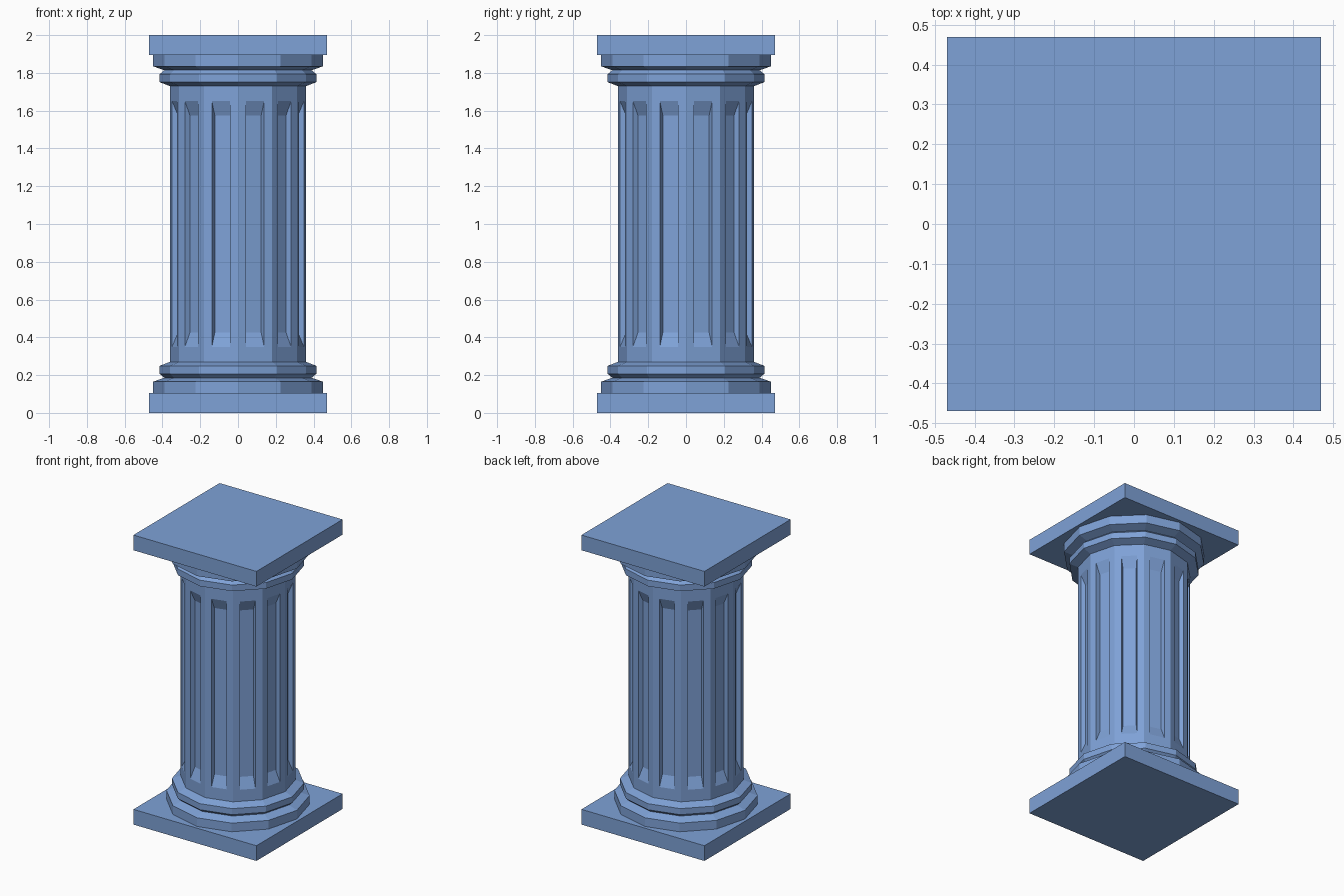
import bpy, bmesh
from math import sin, cos, pi

if "Cube" in bpy.data.objects:
    bpy.data.objects.remove(bpy.data.objects["Cube"])

SIDES = 12
mat = bpy.data.materials.new("soft blue")
mat.diffuse_color = (0.21, 0.36, 0.68, 1)
mat.use_nodes = True
mat.node_tree.nodes["Principled BSDF"].inputs["Base Color"].default_value = mat.diffuse_color


def finish(name, bm):
    bmesh.ops.remove_doubles(bm, verts=bm.verts, dist=1e-5)
    bmesh.ops.recalc_face_normals(bm, faces=bm.faces)
    me = bpy.data.meshes.new(name)
    bm.to_mesh(me)
    bm.free()
    me.materials.append(mat)
    ob = bpy.data.objects.new(name, me)
    bpy.context.collection.objects.link(ob)


def slab(name, z0, z1, half):
    bm = bmesh.new()
    bmesh.ops.create_cube(bm, size=1)
    for v in bm.verts:
        v.co = (v.co.x * 2 * half, v.co.y * 2 * half, z0 if v.co.z < 0 else z1)
    finish(name, bm)


def lathe(name, profile):
    bm = bmesh.new()
    rings = [[bm.verts.new((r * cos(2 * pi * k / SIDES), r * sin(2 * pi * k / SIDES), z))
              for k in range(SIDES)] for r, z in profile]
    for a, b in zip(rings, rings[1:]):
        for k in range(SIDES):
            n = (k + 1) % SIDES
            bm.faces.new((a[k], a[n], b[n], b[k]))
    bm.faces.new(rings[0])
    bm.faces.new(rings[-1])
    finish(name, bm)


def fluted_shaft(name, r, z0, z1):
    # each side is a flat panel with a sunken, bevelled flute
    bm = bmesh.new()
    ap, half = r * cos(pi / SIDES), r * sin(pi / SIDES)
    # (half width, bottom/top margin, depth) of nested rectangles
    steps = [(half, 0, 0), (0.05, 0.08, 0), (0.042, 0.155, 0.03)]
    for k in range(SIDES):
        a = 2 * pi * (k + 0.5) / SIDES
        loops = []
        for w, m, d in steps:
            corners = [(-w, z0 + m), (w, z0 + m), (w, z1 - m), (-w, z1 - m)]
            loops.append([bm.verts.new(((ap - d) * cos(a) - u * sin(a),
                                        (ap - d) * sin(a) + u * cos(a), z))
                          for u, z in corners])
        for o, i in zip(loops, loops[1:]):
            for j in range(4):
                n = (j + 1) % 4
                bm.faces.new((o[j], o[n], i[n], i[j]))
        bm.faces.new(loops[-1])
    finish(name, bm)


# Square slabs
slab("plinth", 0, 0.105, 0.47)
slab("abacus", 1.895, 2.0, 0.47)

# Stepped mouldings, mirrored top and bottom
moulding = [(0.45, 0.105), (0.45, 0.165), (0.39, 0.186),
            (0.415, 0.207), (0.415, 0.249), (0.36, 0.27)]
lathe("base_moulding", moulding)
lathe("capital_moulding", [(r, 2 - z) for r, z in moulding])

# Fluted shaft
fluted_shaft("shaft", 0.36, 0.27, 1.73)
